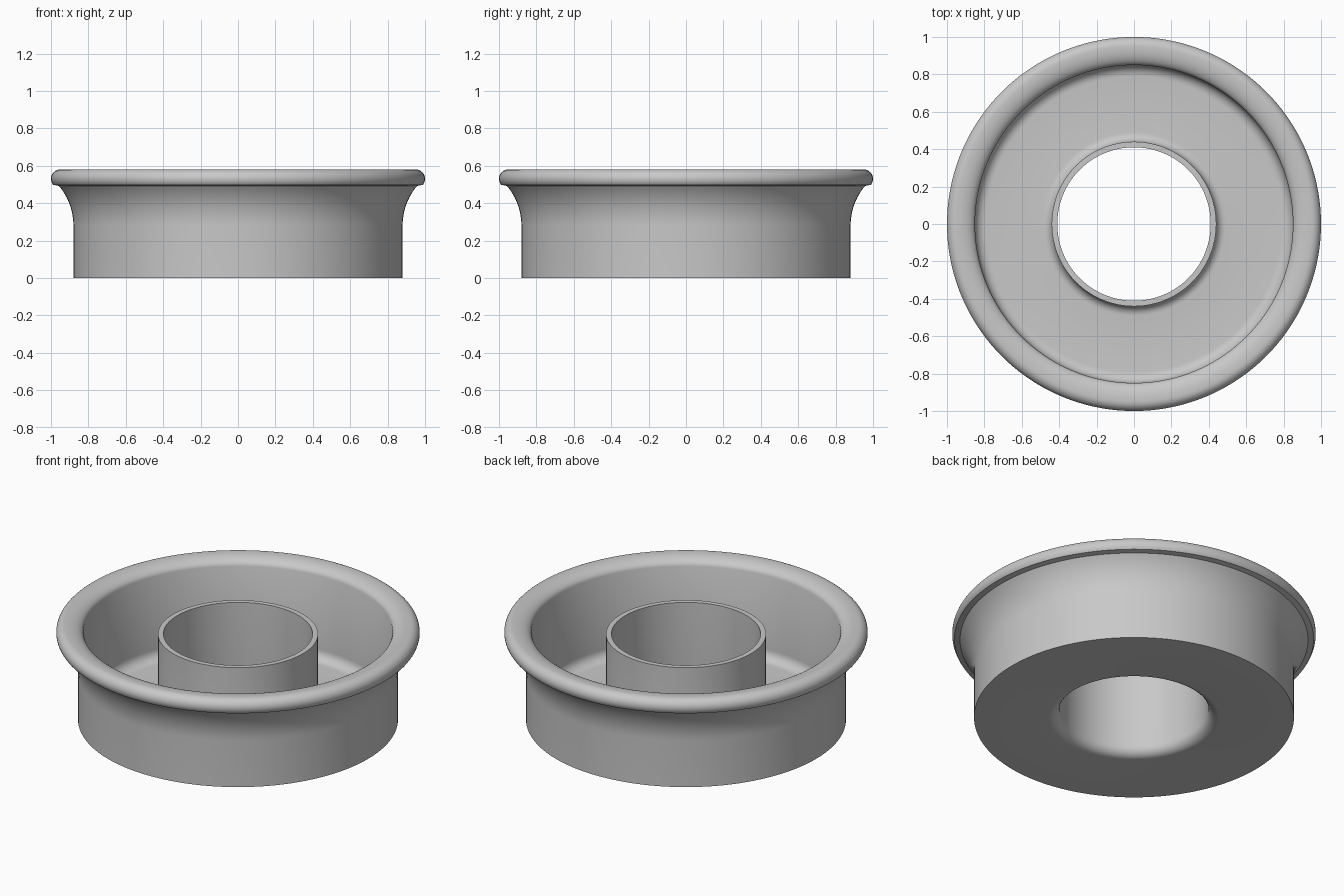
import bpy, bmesh
from math import sin, cos, radians, pi

cube = bpy.data.objects.get("Cube")
if cube:
    bpy.data.objects.remove(cube, do_unlink=True)

SEGMENTS = 144

grey = bpy.data.materials.new("plain grey")
grey.use_nodes = True
colour = (0.58, 0.58, 0.58, 1)
grey.diffuse_color = colour
grey.node_tree.nodes["Principled BSDF"].inputs["Base Color"].default_value = colour


def arc(cr, cz, rr, rz, start, end, steps=8):
    """Elliptical arc in the radius/height plane, angles in degrees."""
    angles = [radians(start + (end - start) * i / steps) for i in range(steps + 1)]
    return [(cr + rr * cos(a), cz + rz * sin(a)) for a in angles]


def revolve(name, profile):
    """Spin a closed radius/height profile around the vertical axis."""
    bm = bmesh.new()
    rings = []
    for i in range(SEGMENTS):
        a = 2 * pi * i / SEGMENTS
        rings.append([bm.verts.new((r * cos(a), r * sin(a), z)) for r, z in profile])
    n = len(profile)
    for i in range(SEGMENTS):
        here, there = rings[i], rings[(i + 1) % SEGMENTS]
        for j in range(n):
            k = (j + 1) % n
            bm.faces.new((here[j], there[j], there[k], here[k]))
    bmesh.ops.recalc_face_normals(bm, faces=bm.faces)
    mesh = bpy.data.meshes.new(name)
    bm.to_mesh(mesh)
    bm.free()
    mesh.materials.append(grey)
    obj = bpy.data.objects.new(name, mesh)
    bpy.context.collection.objects.link(obj)
    bpy.ops.object.select_all(action='DESELECT')
    obj.select_set(True)
    bpy.context.view_layer.objects.active = obj
    bpy.ops.object.shade_smooth_by_angle(angle=radians(28))
    return obj


# Outer wall, flared cove and rounded lip
profile = [(0.88, 0)]
profile += arc(1.21, 0.28, 0.33, 0.33, 180, 140, 12)
profile += arc(0.95, 0.53, 0.05, 0.05, -40, 90, 12)
# Inner slope of the lip, then the inner wall and floor fillet
profile += arc(0.94, 0.53, 0.09, 0.05, 90, 160, 10)
profile += [(0.85, 0.535)]
profile += arc(0.79, 0.09, 0.06, 0.06, 0, -90)
# Floor fillet into the central tube, tube rim and rounded lower mouth
profile += arc(0.49, 0.08, 0.05, 0.05, 270, 180)
profile += [(0.44, 0.52), (0.41, 0.52)]
profile += arc(0.47, 0.06, 0.06, 0.06, 180, 270)

revolve("flanged_ring_cup", profile)
